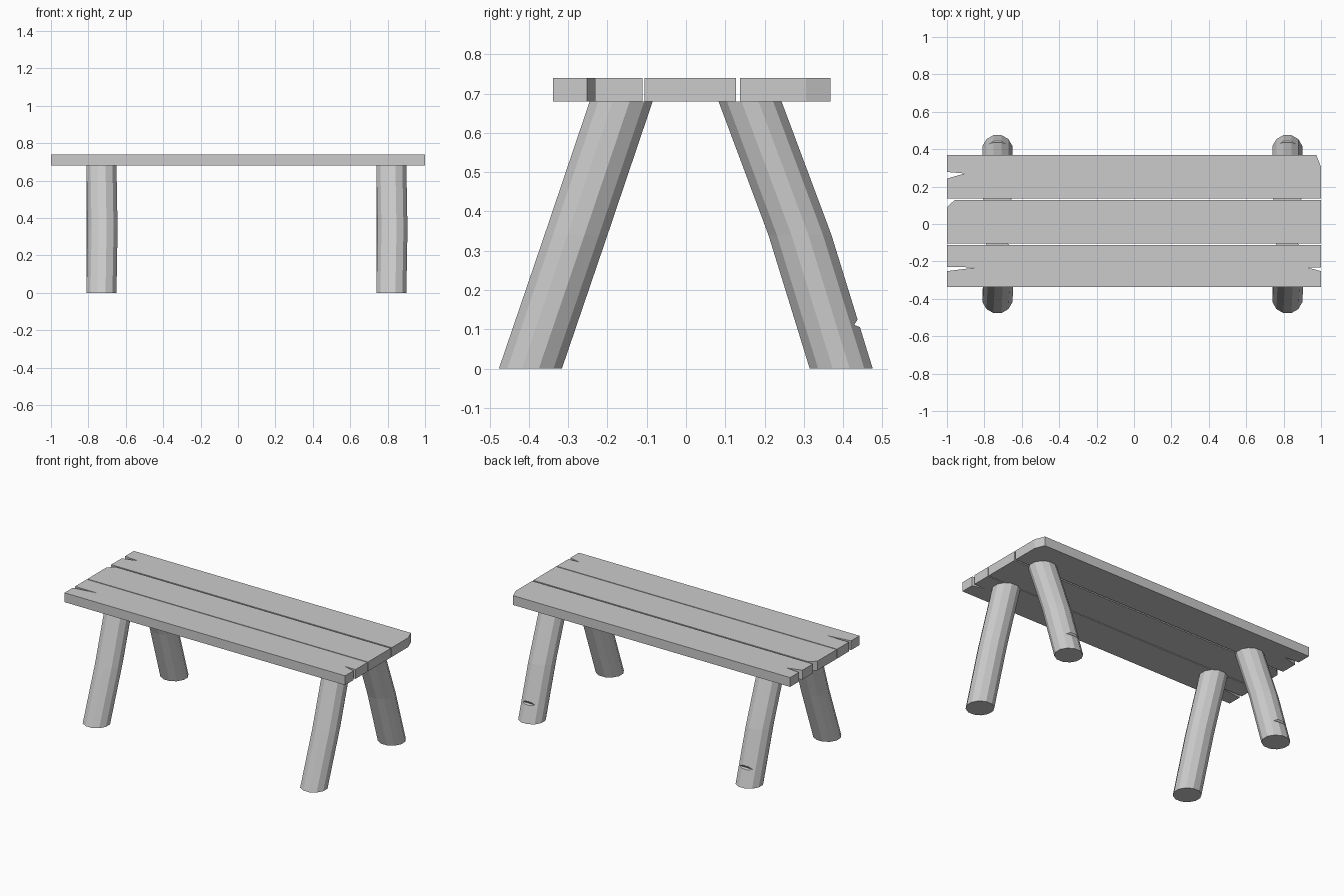
import bpy, bmesh, math

if "Cube" in bpy.data.objects:
    bpy.data.objects.remove(bpy.data.objects["Cube"])


def make_object(name, bm):
    bmesh.ops.recalc_face_normals(bm, faces=bm.faces[:])
    mesh = bpy.data.meshes.new(name)
    bm.to_mesh(mesh)
    bm.free()
    obj = bpy.data.objects.new(name, mesh)
    bpy.context.collection.objects.link(obj)
    return obj


def loft(name, rings):
    """Skin equal-sized rings of points and cap both ends."""
    bm = bmesh.new()
    loops = [[bm.verts.new(p) for p in ring] for ring in rings]
    for a, b in zip(loops, loops[1:]):
        for i in range(len(a)):
            j = (i + 1) % len(a)
            bm.faces.new((a[i], a[j], b[j], b[i]))
    bm.faces.new(loops[0])
    bm.faces.new(loops[-1])
    return make_object(name, bm)


# Seat planks: outlines with splits and chipped corners
BOTTOM, TOP = 0.68, 0.74
planks = {
    "front_plank": [(-1, -0.338), (1, -0.338), (1, -0.252), (0.925, -0.232),
                    (1, -0.232), (1, -0.111), (-1, -0.111), (-1, -0.23),
                    (-0.84, -0.232), (-1, -0.252)],
    "middle_plank": [(-1, -0.105), (1, -0.105), (1, 0.127),
                     (-0.96, 0.127), (-1, 0.09)],
    "back_plank": [(-1, 0.137), (1, 0.137), (1, 0.305), (0.975, 0.368),
                   (-1, 0.368), (-1, 0.278), (-0.905, 0.27), (-1, 0.243)],
}
for name, outline in planks.items():
    loft(name, [[(x, y, z) for x, y in outline] for z in (BOTTOM, TOP)])

# Legs: twelve-sided slanted logs, each with a slight bend halfway up
SIDES, RADIUS = 12, 0.083


def leg(name, path):
    angles = [math.radians(15) + math.tau * i / SIDES for i in range(SIDES)]
    return loft(name, [[(x + RADIUS * math.cos(a), y + RADIUS * math.sin(a), z)
                        for a in angles] for x, y, z in path])


for side, x in (("left", -0.73), ("right", 0.82)):
    leg("front_leg_" + side,
        [(x, -0.396, 0), (x + 0.006, -0.28, 0.34), (x, -0.165, BOTTOM)])
    back = leg("back_leg_" + side,
               [(x, 0.395, 0), (x, 0.29, 0.34), (x, 0.163, BOTTOM)])

    # Axe nick low on the outer face of the back leg
    wedge = [(0.428, 0.111), (0.470, 0.096), (0.470, 0.180)]
    cutter = loft("nick_cutter_" + side,
                  [[(x + dx, y, z) for y, z in wedge] for dx in (-0.1, 0.1)])
    cutter.hide_render = True
    cutter.hide_set(True)
    nick = back.modifiers.new("nick", "BOOLEAN")
    nick.operation = "DIFFERENCE"
    nick.solver = "EXACT"
    nick.object = cutter
